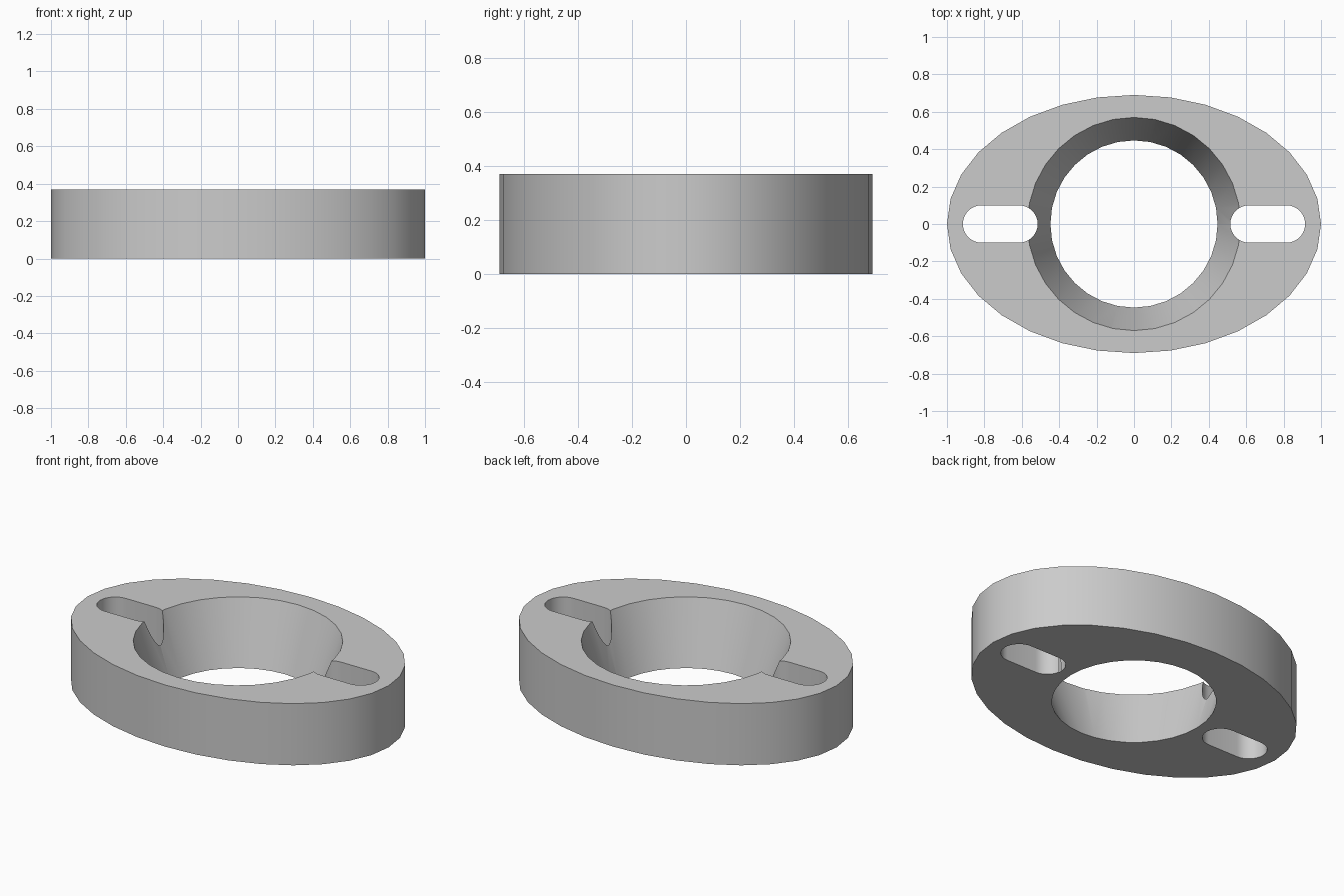
import bpy
import bmesh
from math import cos, sin, pi, radians

HEIGHT = 0.37
MARGIN = 0.1

cube = bpy.data.objects.get("Cube")
if cube:
    bpy.data.objects.remove(cube, do_unlink=True)

grey = bpy.data.materials.new("plain grey")
grey.use_nodes = True
colour = (0.6, 0.6, 0.6, 1)
grey.diffuse_color = colour
grey.node_tree.nodes["Principled BSDF"].inputs["Base Color"].default_value = colour


def ellipse(rx, ry, sides=32):
    return [(rx * cos(2 * pi * i / sides), ry * sin(2 * pi * i / sides))
            for i in range(sides)]


def slot_outline(x_centre, half_length, radius, steps=16):
    """Two half circles joined by straight sides."""
    points = []
    for side, start in ((1, -pi / 2), (-1, pi / 2)):
        for i in range(steps + 1):
            a = start + pi * i / steps
            points.append((x_centre + side * half_length + radius * cos(a),
                           radius * sin(a)))
    return points


def loft(name, lower, z0, upper, z1):
    """Solid between two outlines with the same number of points."""
    bm = bmesh.new()
    a = [bm.verts.new((x, y, z0)) for x, y in lower]
    b = [bm.verts.new((x, y, z1)) for x, y in upper]
    n = len(a)
    bm.faces.new(a[::-1])
    bm.faces.new(b)
    for i in range(n):
        j = (i + 1) % n
        bm.faces.new((a[i], a[j], b[j], b[i]))
    mesh = bpy.data.meshes.new(name)
    bm.to_mesh(mesh)
    bm.free()
    mesh.materials.append(grey)
    obj = bpy.data.objects.new(name, mesh)
    bpy.context.collection.objects.link(obj)
    return obj


# Oval flange body
outline = ellipse(1, 0.69)
flange = loft("oval_flange", outline, 0, outline, HEIGHT)

# Tapered central bore, extended past both faces along the same slope
r_low, r_high = 0.447, 0.57
extra = (r_high - r_low) / HEIGHT * MARGIN
cutters = [loft("bore_cutter", ellipse(r_low - extra, r_low - extra), -MARGIN,
                ellipse(r_high + extra, r_high + extra), HEIGHT + MARGIN)]

# Bolt slots on both sides
for name, side in (("left", 1), ("right", -1)):
    shape = slot_outline(side * 0.715, 0.1, 0.1)
    cutters.append(loft(name + "_slot_cutter", shape, -MARGIN,
                        shape, HEIGHT + MARGIN))

# Cut the openings, then discard the cutters
bpy.ops.object.select_all(action="DESELECT")
flange.select_set(True)
bpy.context.view_layer.objects.active = flange
for cutter in cutters:
    cutter.hide_render = True
    cut = flange.modifiers.new(cutter.name, "BOOLEAN")
    cut.operation = "DIFFERENCE"
    cut.solver = "EXACT"
    cut.object = cutter
    bpy.ops.object.modifier_apply(modifier=cut.name)
for cutter in cutters:
    bpy.data.objects.remove(cutter, do_unlink=True)

bpy.ops.object.shade_smooth_by_angle(angle=radians(30))
